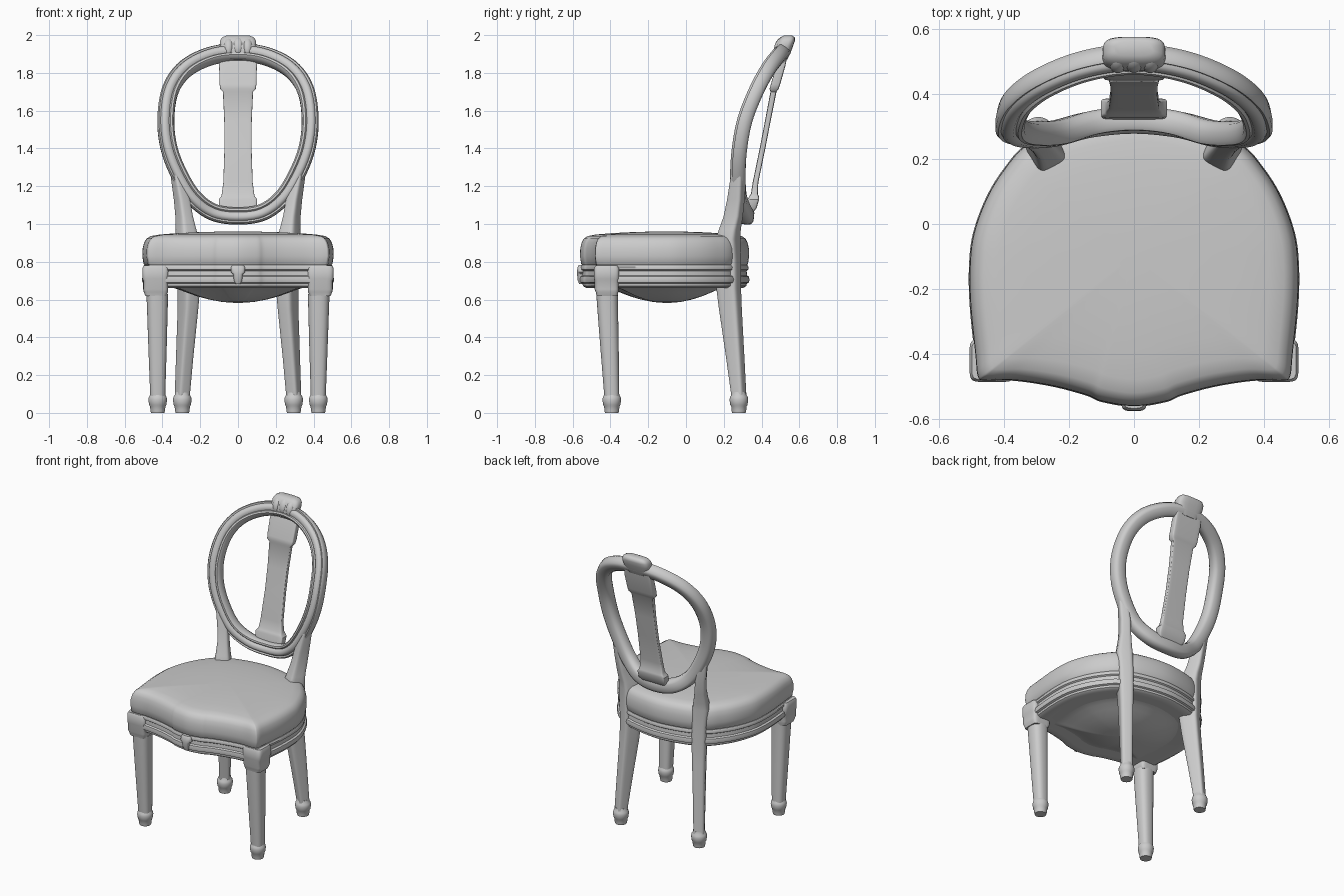
import bpy, bmesh, math
from mathutils import Vector


def skin(name, rings, closed=False, mirror=False, angle=40):
    """Join equal-length loops of points into a skin, capped unless closed."""
    bm = bmesh.new()
    loops = [[bm.verts.new(p) for p in r] for r in rings]
    n = len(loops[0])
    pairs = list(zip(loops, loops[1:])) + ([(loops[-1], loops[0])] if closed else [])
    for a, b in pairs:
        for i in range(n):
            j = (i + 1) % n
            bm.faces.new((a[i], a[j], b[j], b[i]))
    if not closed:
        bm.faces.new(loops[0])
        bm.faces.new(loops[-1])
    bmesh.ops.recalc_face_normals(bm, faces=bm.faces)
    me = bpy.data.meshes.new(name)
    bm.to_mesh(me)
    bm.free()
    me.shade_smooth()
    me.set_sharp_from_angle(angle=math.radians(angle))
    ob = bpy.data.objects.new(name, me)
    bpy.context.collection.objects.link(ob)
    if mirror:
        ob.modifiers.new("Mirror", 'MIRROR')
    return ob


def column(name, stations, power=2.0, rot=0.0, sides=24, **kw):
    """Stack horizontal super-ellipse sections: (x, y, z, half width, half depth)."""
    c, s = math.cos(math.radians(rot)), math.sin(math.radians(rot))
    rings = []
    for x, y, z, a, b in stations:
        ring = []
        for i in range(sides):
            t = 2 * math.pi * (i + 0.5) / sides
            u = a * math.copysign(abs(math.cos(t)) ** (2 / power), math.cos(t))
            v = b * math.copysign(abs(math.sin(t)) ** (2 / power), math.sin(t))
            ring.append((x + u * c - v * s, y + u * s + v * c, z))
        rings.append(ring)
    return skin(name, rings, **kw)


def smooth_loop(half, steps=6):
    """Mirror a half outline across x and run a closed Catmull-Rom curve through it."""
    half = [Vector(p) for p in half]
    pts = half + [Vector((-p.x, p.y, p.z)) for p in half[-2:0:-1]]
    n, out = len(pts), []
    for i in range(n):
        p0, p1, p2, p3 = (pts[(i + k) % n] for k in (-1, 0, 1, 2))
        for k in range(steps):
            t = k / steps
            out.append(0.5 * (2 * p1 + (p2 - p0) * t + (2 * p0 - 5 * p1 + 4 * p2 - p3) * t * t
                              + (3 * p1 - p0 - 3 * p2 + p3) * t ** 3))
    return out


# Seat outline shared by cushion, rail and underside
outline = smooth_loop([(0, -.562, 0), (.1, -.547, 0), (.145, -.528, 0), (.25, -.5, 0), (.37, -.482, 0),
                       (.46, -.483, 0), (.482, -.47, 0), (.49, -.4, 0), (.505, -.25, 0), (.507, -.13, 0),
                       (.495, -.03, 0), (.455, .08, 0), (.4, .17, 0), (.33, .245, 0), (.2, .305, 0),
                       (0, .335, 0)])


def slab(name, levels, **kw):
    """Stack scaled copies of the seat outline: (z, scale)."""
    return skin(name, [[(p.x * s, -.1 + (p.y + .1) * s, z) for p in outline] for z, s in levels], **kw)


slab("seat_cushion", [(.775, .96), (.79, .985), (.83, .998), (.87, .995), (.9, .98), (.922, .955),
                      (.936, .91), (.944, .82), (.951, .65), (.956, .45), (.959, .25), (.96, .03)], angle=60)
slab("seat_rail", [(.665, .84), (.662, .93), (.672, .965), (.685, .97), (.69, .995), (.705, 1.003),
                   (.722, .995), (.728, .972), (.752, .968), (.758, .988), (.772, .992), (.782, .98),
                   (.784, .9)])
slab("seat_underside", [(.69, .86), (.672, .84), (.668, .72), (.655, .63), (.638, .54), (.618, .43),
                        (.6, .3), (.587, .16), (.582, .02)], angle=60)

# Carved ornament at the middle of the front rail
column("front_ornament", [(0, -.55, .682, .012, .015), (0, -.555, .7, .022, .018), (0, -.556, .735, .026, .021),
                          (0, -.555, .745, .038, .022), (0, -.553, .77, .038, .022), (0, -.55, .782, .03, .018)],
       power=3)

# Front legs: square corner block, tapered round shaft, turned foot
column("front_leg_block", [(.435, -.418, .62, .056, .056), (.435, -.418, .64, .064, .06),
                           (.436, -.42, .655, .066, .064), (.436, -.42, .7, .066, .064),
                           (.437, -.42, .71, .07, .067), (.437, -.42, .765, .07, .067),
                           (.437, -.42, .78, .063, .06)], power=6, mirror=True)
column("front_leg", [(.425, -.393, .09, .04, .04), (.426, -.405, .35, .049, .049),
                     (.427, -.416, .58, .056, .056), (.428, -.417, .63, .058, .058)],
       power=2.6, mirror=True)


def foot(name, x, y):
    column(name, [(x, y, z, r, r) for z, r in ((0, .036), (.012, .039), (.035, .041), (.042, .046),
                                               (.07, .05), (.085, .047), (.095, .04), (.11, .037))], mirror=True)


foot("front_foot", .425, -.393)
foot("back_foot", .295, .28)

# Back legs run through the seat and become the stiles of the backrest
column("back_leg_and_stile", [(.295, .28, .09, .034, .034), (.282, .26, .3, .037, .044),
                              (.265, .235, .55, .042, .056), (.26, .226, .66, .046, .06),
                              (.262, .224, .8, .048, .062), (.27, .222, .92, .052, .058),
                              (.275, .232, .97, .044, .052), (.285, .25, 1.04, .036, .047),
                              (.297, .264, 1.13, .034, .042), (.318, .273, 1.24, .03, .034),
                              (.335, .276, 1.32, .02, .024)],
       power=4.5, rot=-28, mirror=True)

# Oval back frame: moulded section swept along a curved closed path
path = smooth_loop([(0, .32, 1.042), (.13, .308, 1.062), (.235, .28, 1.14), (.315, .275, 1.27),
                    (.367, .285, 1.41), (.382, .315, 1.56), (.357, .375, 1.71), (.28, .435, 1.82),
                    (.15, .487, 1.888), (0, .508, 1.908)], steps=8)
section = [(-.04, -.03), (-.045, -.005), (-.044, .022), (-.036, .034), (-.025, .035), (-.018, .027),
           (-.01, .037), (.01, .041), (.022, .035), (.027, .026), (.036, .031), (.044, .022),
           (.045, -.005), (.04, -.03), (.022, -.04), (-.022, -.04)]
rings = []
for i, p in enumerate(path):
    tan = (path[(i + 1) % len(path)] - path[i - 1]).normalized()
    lean = .1 + .5 * max(0, (p.z - 1.4) / .5)
    front = Vector((0, -math.cos(lean), math.sin(lean)))
    front = (front - tan * front.dot(tan)).normalized()
    side = tan.cross(front)
    rings.append([p + side * r + front * d for r, d in section])
skin("back_oval_frame", rings, closed=True, angle=50)

# Central splat with wider head and foot
column("back_splat", [(0, y, z, a, b) for z, y, a, b in (
    (1.06, .335, .085, .02), (1.085, .348, .1, .026), (1.13, .357, .102, .03), (1.145, .36, .09, .026),
    (1.16, .362, .086, .018), (1.22, .368, .078, .015), (1.4, .405, .072, .015), (1.55, .434, .073, .015),
    (1.7, .463, .08, .016), (1.715, .466, .094, .024), (1.74, .474, .098, .025), (1.84, .503, .1, .024),
    (1.89, .518, .095, .018))], power=9)

# Crest block and its shell lobes
column("crest", [(0, .505, 1.87, .07, .03), (0, .512, 1.905, .088, .042), (0, .52, 1.94, .098, .046),
                 (0, .532, 1.97, .096, .045), (0, .538, 1.988, .085, .038), (0, .54, 1.998, .06, .022)],
       power=3.5, angle=60)
for x, z, w in ((0, 1.945, .032), (.05, 1.94, .028), (-.05, 1.94, .028)):
    column("crest_lobe", [(x, .5 + .35 * (z - 1.945 + h), z + h, w * k, .032 * k) for h, k in (
        (-.05, .2), (-.035, .65), (-.01, .95), (.015, 1), (.035, .75), (.047, .25))], sides=16, angle=70)
